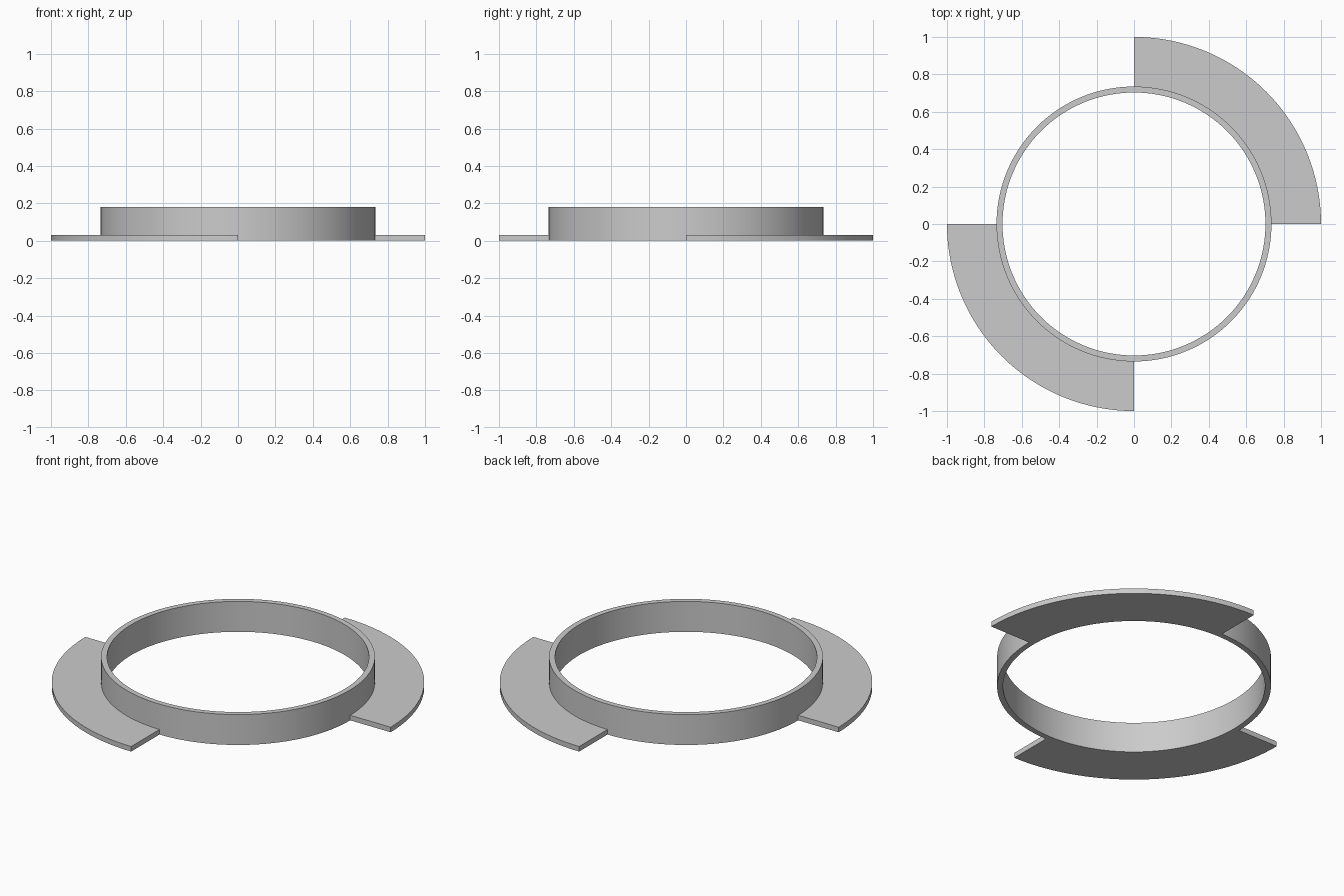
import bpy, bmesh
from math import cos, sin, pi, tau

cube = bpy.data.objects.get("Cube")
if cube:
    bpy.data.objects.remove(cube, do_unlink=True)

INNER, OUTER, FLANGE = 0.703, 0.735, 1.0
RING_HEIGHT, FLANGE_HEIGHT = 0.18, 0.03
STEPS = 128  # segments in a full turn

grey = bpy.data.materials.new("light_grey")
grey.use_nodes = True
colour = (0.6, 0.6, 0.6, 1)
grey.diffuse_color = colour
grey.node_tree.nodes["Principled BSDF"].inputs["Base Color"].default_value = colour


def sweep(name, r0, r1, height, start, angle):
    """Sweep a rectangular section around z, closed for a full turn."""
    full = angle >= tau
    count = round(STEPS * angle / tau)
    bm = bmesh.new()
    section = [(r0, 0), (r1, 0), (r1, height), (r0, height)]
    loops = []
    for i in range(count if full else count + 1):
        a = start + angle * i / count
        loops.append([bm.verts.new((r * cos(a), r * sin(a), z)) for r, z in section])
    pairs = list(zip(loops, loops[1:]))
    if full:
        pairs.append((loops[-1], loops[0]))
    else:
        bm.faces.new(loops[0])
        bm.faces.new(loops[-1][::-1])
    for a, b in pairs:
        for k in range(4):
            n = (k + 1) % 4
            bm.faces.new((a[k], a[n], b[n], b[k]))
    bmesh.ops.recalc_face_normals(bm, faces=bm.faces)
    mesh = bpy.data.meshes.new(name)
    bm.to_mesh(mesh)
    bm.free()
    mesh.materials.append(grey)
    obj = bpy.data.objects.new(name, mesh)
    bpy.context.collection.objects.link(obj)
    bpy.ops.object.select_all(action="DESELECT")
    obj.select_set(True)
    bpy.context.view_layer.objects.active = obj
    bpy.ops.object.shade_smooth_by_angle()
    return obj


# Upright collar
sweep("ring", INNER, OUTER, RING_HEIGHT, 0, tau)

# Two opposite quarter-turn flanges
sweep("back_left_flange", OUTER, FLANGE, FLANGE_HEIGHT, 0, pi / 2)
sweep("front_right_flange", OUTER, FLANGE, FLANGE_HEIGHT, pi, pi / 2)
